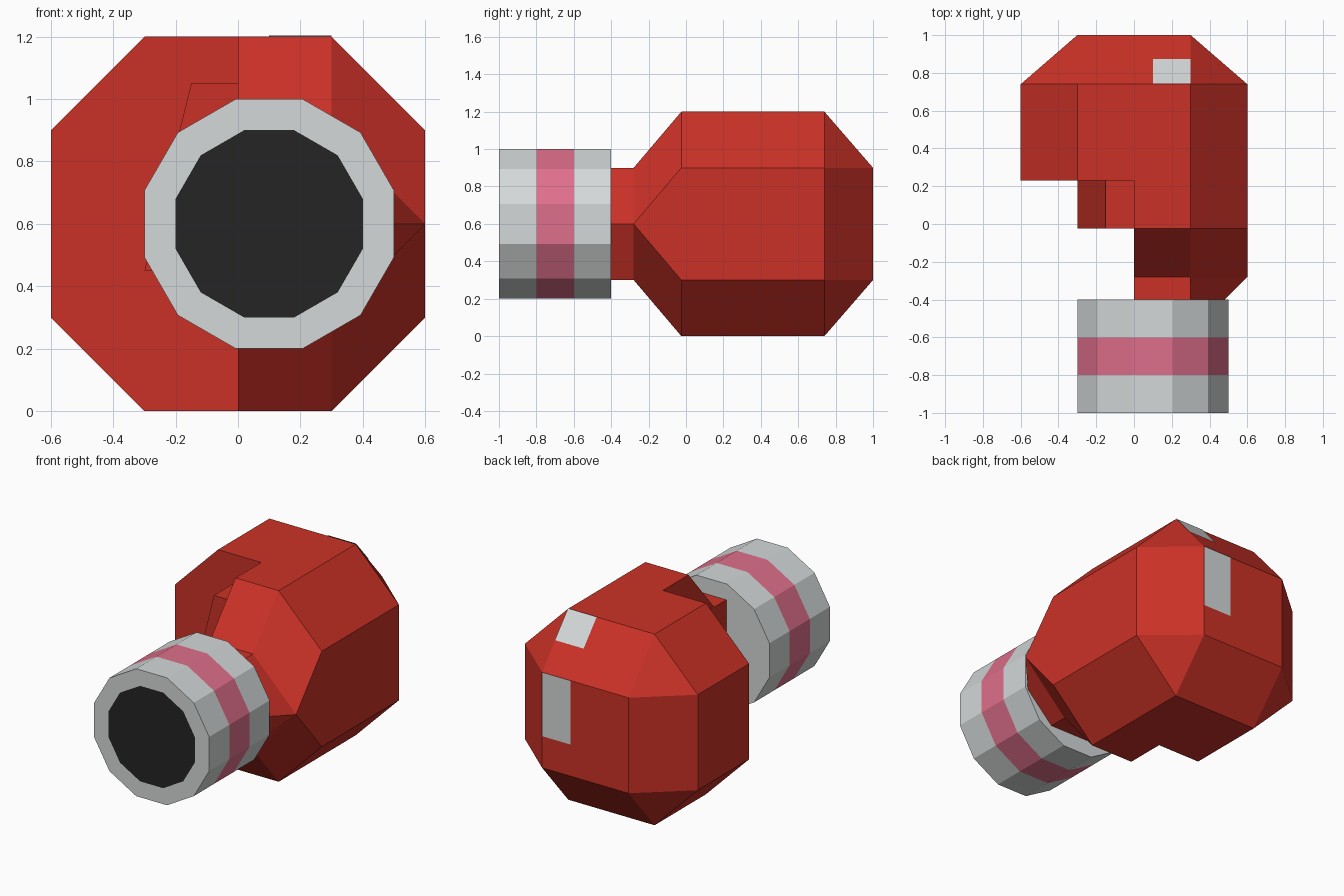
import bpy, bmesh, math
from mathutils import Vector

if "Cube" in bpy.data.objects:
    bpy.data.objects.remove(bpy.data.objects["Cube"])


def material(name, rgb):
    m = bpy.data.materials.new(name)
    m.diffuse_color = (*rgb, 1)
    m.use_nodes = True
    m.node_tree.nodes["Principled BSDF"].inputs["Base Color"].default_value = m.diffuse_color
    return m


RED = material("red", (0.60, 0.031, 0.02))
GREY = material("light grey", (0.66, 0.69, 0.69))
PINK = material("pink", (0.74, 0.16, 0.26))
BLACK = material("near black", (0.018, 0.018, 0.018))


def loft(name, rings, mats, pick=None):
    """Skin equal-length rings of (x, z) points placed at given y, capping both ends."""
    bm = bmesh.new()
    loops = [[bm.verts.new((x, y, z)) for x, z in pts] for y, pts in rings]
    n = len(loops[0])
    for a, b in zip(loops, loops[1:]):
        for i in range(n):
            j = (i + 1) % n
            bm.faces.new((a[i], a[j], b[j], b[i]))
    bm.faces.new(loops[0])
    bm.faces.new(loops[-1])
    bmesh.ops.remove_doubles(bm, verts=bm.verts, dist=1e-4)
    bmesh.ops.dissolve_degenerate(bm, edges=bm.edges, dist=1e-4)
    bmesh.ops.recalc_face_normals(bm, faces=bm.faces)
    if pick:
        for f in bm.faces:
            f.material_index = pick(f)
    me = bpy.data.meshes.new(name)
    bm.to_mesh(me)
    bm.free()
    for m in mats:
        me.materials.append(m)
    ob = bpy.data.objects.new(name, me)
    bpy.context.collection.objects.link(ob)
    return ob


def plate(name, corners, offset):
    """Thin flat marking held just off the surface."""
    me = bpy.data.meshes.new(name)
    me.from_pydata([Vector(c) + Vector(offset) for c in corners], [], [(0, 1, 2, 3)])
    me.materials.append(GREY)
    ob = bpy.data.objects.new(name, me)
    bpy.context.collection.objects.link(ob)


# Main body: octagonal block tapering to a square at the back
octagon = [(.3, 1.2), (.6, .9), (.6, .3), (.3, 0), (-.3, 0), (-.6, .3), (-.6, .9), (-.3, 1.2)]
square = [(math.copysign(.3, x), .9 if z > .6 else .3) for x, z in octagon]
loft("body", [(.23, octagon), (.74, octagon), (1, square)], [RED])

# Front right half: continues forward and narrows into the wrist
half = [(0, 1.2), (.3, 1.2), (.6, .9), (.6, .3), (.3, 0), (0, 0)]
wedge = [(0, .9), (.3, .9), (.6, .6), (.6, .6), (.3, .3), (0, .3)]
wrist = [(min(x, .3), z) for x, z in wedge]
loft("front_half_and_wrist", [(.23, half), (-.025, half), (-.28, wedge), (-.58, wrist)], [RED])

# Small sloped block in the front left notch
block = [(0, 1.05), (-.15, 1.05), (-.3, .45), (0, .45)]
loft("notch_block", [(.23, block), (-.025, block)], [RED])


# Twelve-sided cuff with a pink band and a dark opening
def twelve(apothem):
    r = apothem / math.cos(math.pi / 12)
    angles = [math.radians(15 + 30 * i) for i in range(12)]
    return [(.1 + r * math.cos(a), .6 + r * math.sin(a)) for a in angles]


def cuff_colour(f):
    c = f.calc_center_median()
    if c.y < -.99 and len(f.verts) == 12:
        return 2
    return 1 if -.8 < c.y < -.6 else 0


outer = twelve(.4)
loft("cuff", [(-1, twelve(.3)), (-1, outer), (-.8, outer), (-.6, outer), (-.4, outer)],
     [GREY, PINK, BLACK], cuff_colour)

# Pale markings on the back slope and back face
plate("top_marking", [(.1, .74, 1.2), (.3, .74, 1.2), (.3, .87, 1.05), (.1, .87, 1.05)],
      (0, .003, .003))
plate("back_marking", [(.3, 1, .9), (.3, 1, .5), (.1, 1, .5), (.1, 1, .9)][::-1], (0, .003, 0))
for ob in bpy.data.objects:
    if ob.name.endswith("marking"):
        bm = bmesh.new()
        bm.from_mesh(ob.data)
        for f in bm.faces:
            f.normal_update()
            if f.normal.y < 0:
                f.normal_flip()
        bm.to_mesh(ob.data)
        bm.free()
